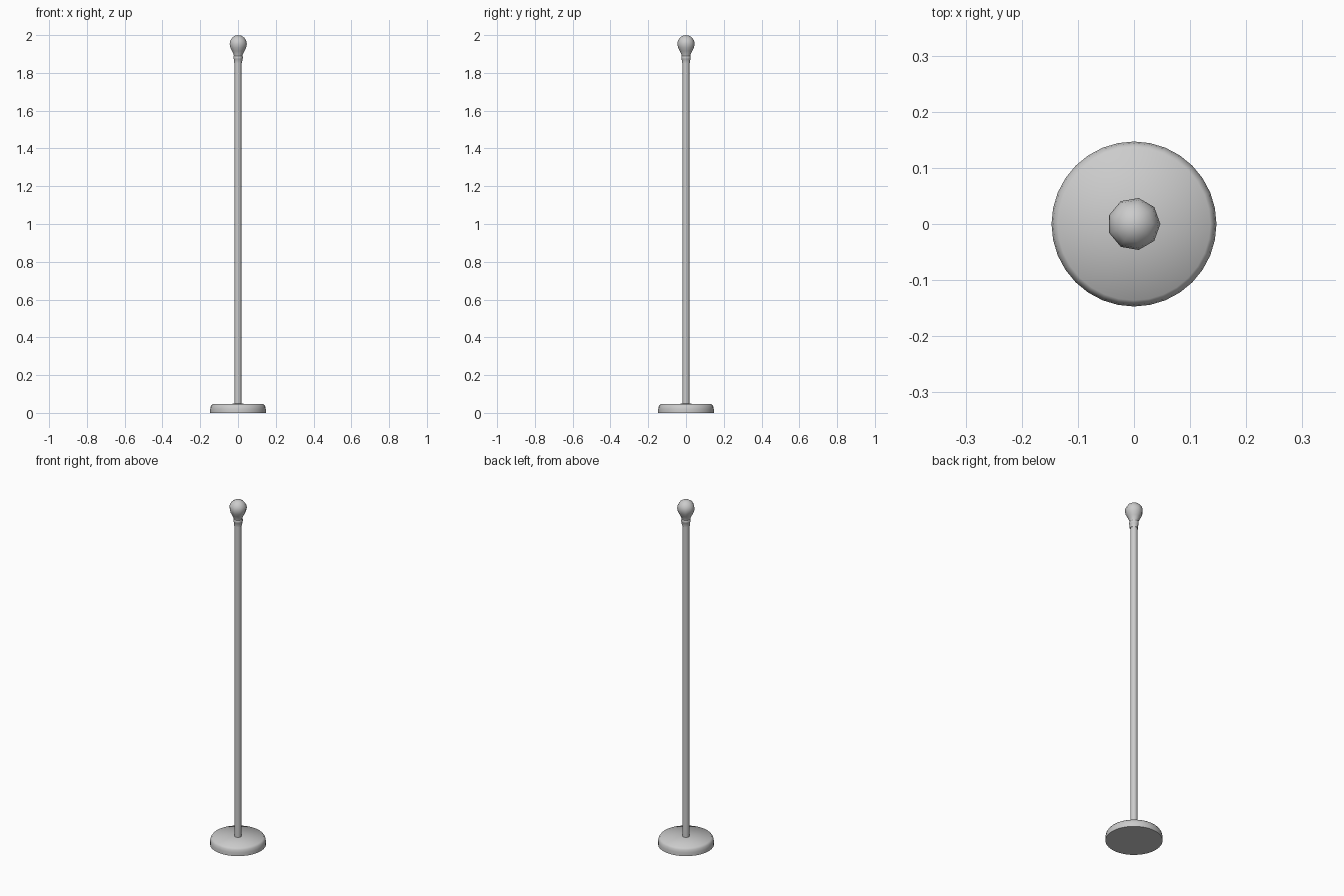
import bpy, bmesh, math

if "Cube" in bpy.data.objects:
    bpy.data.objects.remove(bpy.data.objects["Cube"])


def lathe(name, profile, sides, angle):
    """Revolve (radius, z) points around z; radius 0 makes a pole point."""
    bm = bmesh.new()
    rings = []
    for r, z in profile:
        n = 1 if r == 0 else sides
        rings.append([bm.verts.new((r * math.cos(2 * math.pi * i / sides),
                                    r * math.sin(2 * math.pi * i / sides), z))
                      for i in range(n)])
    for a, b in zip(rings, rings[1:]):
        for i in range(sides):
            j = (i + 1) % sides
            if len(a) == 1:
                bm.faces.new((a[0], b[j], b[i]))
            elif len(b) == 1:
                bm.faces.new((a[i], a[j], b[0]))
            else:
                bm.faces.new((a[i], a[j], b[j], b[i]))
    for ring, flip in ((rings[0], True), (rings[-1], False)):
        if len(ring) > 1:
            bm.faces.new(ring[::-1] if flip else ring)
    bmesh.ops.recalc_face_normals(bm, faces=bm.faces)
    mesh = bpy.data.meshes.new(name)
    bm.to_mesh(mesh)
    bm.free()
    ob = bpy.data.objects.new(name, mesh)
    bpy.context.collection.objects.link(ob)
    bpy.ops.object.select_all(action='DESELECT')
    ob.select_set(True)
    bpy.context.view_layer.objects.active = ob
    bpy.ops.object.shade_smooth_by_angle(angle=math.radians(angle))
    return ob


# Round weighted foot with a softened rim
lathe("base", [(0.147, 0), (0.147, 0.02), (0.144, 0.035), (0.136, 0.046),
               (0, 0.049)], 32, 60)

# Upright pole
lathe("pole", [(0.0185, 0.045), (0.0185, 1.86)], 12, 45)

# Socket collar with a small bead at its top
lathe("bulb_socket", [(0.022, 1.852), (0.023, 1.872), (0.0255, 1.876),
                      (0.0255, 1.886), (0.023, 1.89)], 9, 50)

# Nine-sided bulb: neck flaring into a round globe
globe = [(0.047 * math.cos(math.radians(a)), 1.953 + 0.047 * math.sin(math.radians(a)))
         for a in (-25, 0, 22, 45, 68)]
lathe("bulb", [(0.023, 1.886), (0.025, 1.898), (0.034, 1.916)] + globe + [(0, 2.0)], 9, 60)
